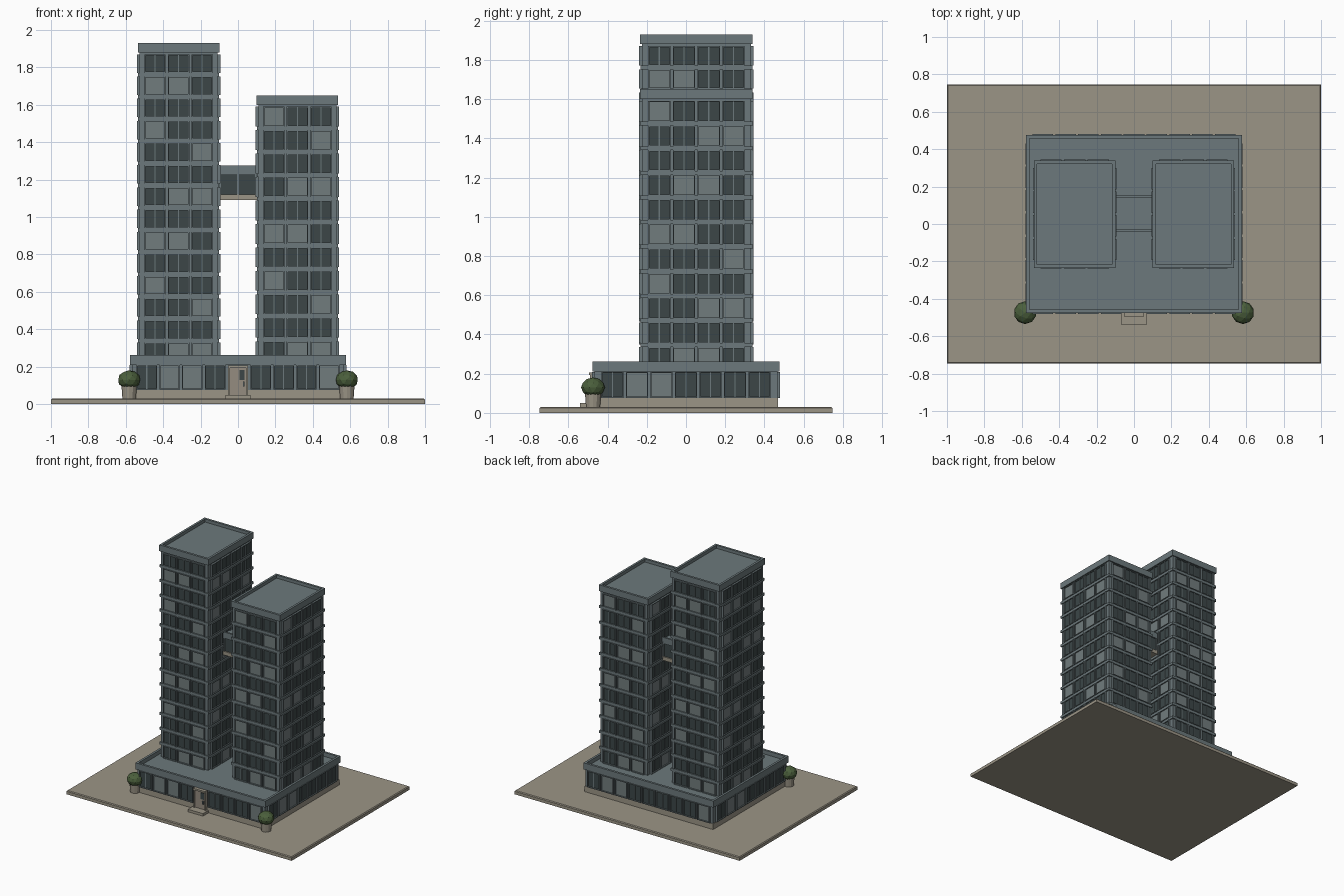
import bpy, bmesh, math
from mathutils import Matrix, Vector

if "Cube" in bpy.data.objects:
    bpy.data.objects.remove(bpy.data.objects["Cube"])


def mat(name, rgb):
    m = bpy.data.materials.new(name)
    m.diffuse_color = (*rgb, 1)
    m.use_nodes = True
    m.node_tree.nodes["Principled BSDF"].inputs["Base Color"].default_value = m.diffuse_color
    return m


WALL = mat("grey_cladding", (0.15, 0.19, 0.20))
GLASS = mat("dark_glass", (0.045, 0.062, 0.064))
BLIND = mat("blind_panel", (0.165, 0.20, 0.205))
STONE = mat("tan_stone", (0.33, 0.30, 0.24))
DOOR = mat("door_panel", (0.30, 0.265, 0.215))
LEAF = mat("foliage", (0.07, 0.115, 0.045))


class Part:
    """Collects boxes in one mesh object of one colour."""

    def __init__(self, name, material):
        self.name, self.material, self.bm = name, material, bmesh.new()

    def box(self, x0, x1, y0, y1, z0, z1, m=Matrix()):
        c = Matrix.Translation(((x0 + x1) / 2, (y0 + y1) / 2, (z0 + z1) / 2))
        s = Matrix.Diagonal((x1 - x0, y1 - y0, z1 - z0, 1))
        bmesh.ops.create_cube(self.bm, size=1, matrix=m @ c @ s)

    def done(self):
        me = bpy.data.meshes.new(self.name)
        self.bm.to_mesh(me)
        self.bm.free()
        me.materials.append(self.material)
        ob = bpy.data.objects.new(self.name, me)
        bpy.context.collection.objects.link(ob)
        return ob


def ring(p, cx, cy, hx, hy, t, z0, z1):
    """Rectangular parapet or band."""
    for s in (-1, 1):
        a, b = sorted((s * hy, s * (hy - t)))
        p.box(cx - hx, cx + hx, cy + a, cy + b, z0, z1)
        a, b = sorted((s * hx, s * (hx - t)))
        p.box(cx + a, cx + b, cy - hy + t, cy + hy - t, z0, z1)


def facade(name, cx, cy, hx, hy, z0, pitch, floors, bays, widths, gap, skip=None):
    """Window bays on all four sides; blinds follow a repeating rule."""
    frame = Part(name + "_window_frames", WALL)
    glass = Part(name + "_window_glass", GLASS)
    blind = Part(name + "_window_blinds", BLIND)
    for side in range(4):
        m = Matrix.Translation((cx, cy, 0)) @ Matrix.Rotation(side * math.pi / 2, 4, 'Z')
        n, w = bays[side % 2], widths[side % 2]
        d = -(hy, hx)[side % 2]                  # wall plane in local y
        for f in range(floors):
            b, t = z0 + f * pitch + gap / 2, z0 + (f + 1) * pitch - gap / 2
            for i in range(n):
                if (side, i) == skip:
                    continue
                x = (i - (n - 1) / 2) * w
                h = w / 2 - 0.006
                e = 0.006
                shut = (i + 3 * f) % 7 in (1, 2)
                pane = blind if shut else glass
                pane.box(x - h + e, x + h - e, d - 0.005, d + 0.003, b + e, t - e, m)
                for s in (-1, 1):
                    a = x + s * (h - e / 2)
                    frame.box(a - e / 2, a + e / 2, d - 0.014, d, b, t, m)
                frame.box(x - h + e, x + h - e, d - 0.014, d, t - e, t, m)
                frame.box(x - h + e, x + h - e, d - 0.014, d, b, b + e, m)
                if not shut:
                    frame.box(x - 0.003, x + 0.003, d - 0.011, d, b + e, t - e, m)
    for p in (frame, glass, blind):
        p.done()


# plaza slab
p = Part("plaza", STONE)
p.box(-1, 1, -0.747, 0.747, 0, 0.03)
bmesh.ops.bevel(p.bm, geom=[e for e in p.bm.edges if all(v.co.z > 0.02 for v in e.verts)],
                offset=0.006, segments=1, affect='EDGES')
p.done()

# podium: stone plinth, walls, recessed roof and parapet
p = Part("podium_plinth", STONE)
p.box(-0.57, 0.57, -0.47, 0.47, 0.03, 0.075)
p.done()
p = Part("podium_walls", WALL)
p.box(-0.566, 0.566, -0.466, 0.466, 0.075, 0.23)
p.done()
p = Part("podium_parapet", WALL)
ring(p, 0, 0, 0.577, 0.476, 0.018, 0.21, 0.262)
p.done()
facade("podium", 0, 0, 0.566, 0.466, 0.075, 0.136, 1, (9, 7), (0.122, 0.125), 0.004, skip=(0, 4))

# two towers
TX, TY, HX, HY = 0.3175, 0.053, 0.209, 0.278
for name, cx, top, floors in (("left_tower", -TX, 1.93, 14), ("right_tower", TX, 1.65, 11)):
    base, eaves = 0.22, top - 0.05
    pitch = (eaves - base) / floors
    p = Part(name + "_body", WALL)
    p.box(cx - HX, cx + HX, TY - HY, TY + HY, base, top - 0.025)
    p.done()
    p = Part(name + "_floor_bands", WALL)
    for f in range(1, floors):
        z = base + f * pitch
        ring(p, cx, TY, HX + 0.008, HY + 0.008, 0.012, z - 0.010, z + 0.010)
    p.done()
    p = Part(name + "_parapet", WALL)
    ring(p, cx, TY, HX + 0.009, HY + 0.009, 0.018, eaves, top)
    p.done()
    facade(name, cx, TY, HX, HY, base, pitch, floors, (3, 4), (0.126, 0.126), 0.020)

# sky bridge
p = Part("bridge_floor", STONE)
p.box(-0.108, 0.108, -0.043, 0.155, 1.09, 1.12)
p.done()
p = Part("bridge_glass", GLASS)
p.box(-0.108, 0.108, -0.034, 0.146, 1.12, 1.23)
p.done()
p = Part("bridge_roof_and_posts", WALL)
p.box(-0.108, 0.108, -0.043, 0.155, 1.225, 1.255)
for y0, y1 in ((-0.043, -0.028), (0.14, 0.155)):
    p.box(-0.108, 0.108, y0, y1, 1.255, 1.275)
    for x in (-0.095, 0, 0.095):
        p.box(x - 0.005, x + 0.005, y0 + 0.003, y1 - 0.003, 1.12, 1.225)
p.done()

# entrance: step, frame, door leaf, pane, handle
p = Part("entrance_step", STONE)
p.box(-0.067, 0.067, -0.54, -0.46, 0.03, 0.05)
p.done()
p = Part("door_frame", STONE)
for s in (-1, 1):
    p.box(s * 0.049 - 0.005, s * 0.049 + 0.005, -0.49, -0.46, 0.05, 0.2)
p.box(-0.054, 0.054, -0.495, -0.46, 0.193, 0.206)
p.done()
p = Part("door_leaf", DOOR)
p.box(-0.044, 0.044, -0.48, -0.46, 0.05, 0.193)
p.done()
p = Part("door_pane", GLASS)
p.box(0.008, 0.036, -0.484, -0.476, 0.13, 0.182)
p.done()
p = Part("door_handle", WALL)
p.box(0.026, 0.034, -0.493, -0.478, 0.095, 0.12)
p.done()

# planters with round shrubs
for name, s in (("left", -1), ("right", 1)):
    at = Vector((s * 0.582, -0.474, 0))
    p = Part(name + "_planter", STONE)
    bmesh.ops.create_cone(p.bm, cap_ends=True, segments=12, radius1=0.036, radius2=0.041,
                          depth=0.07, matrix=Matrix.Translation(at + Vector((0, 0, 0.065))))
    p.done()
    p = Part(name + "_shrub", LEAF)
    bmesh.ops.create_icosphere(p.bm, subdivisions=2, radius=0.061,
                               matrix=Matrix.Translation(at + Vector((0, 0, 0.13))) @
                               Matrix.Diagonal((1, 1, 0.83, 1)))
    p.done()
